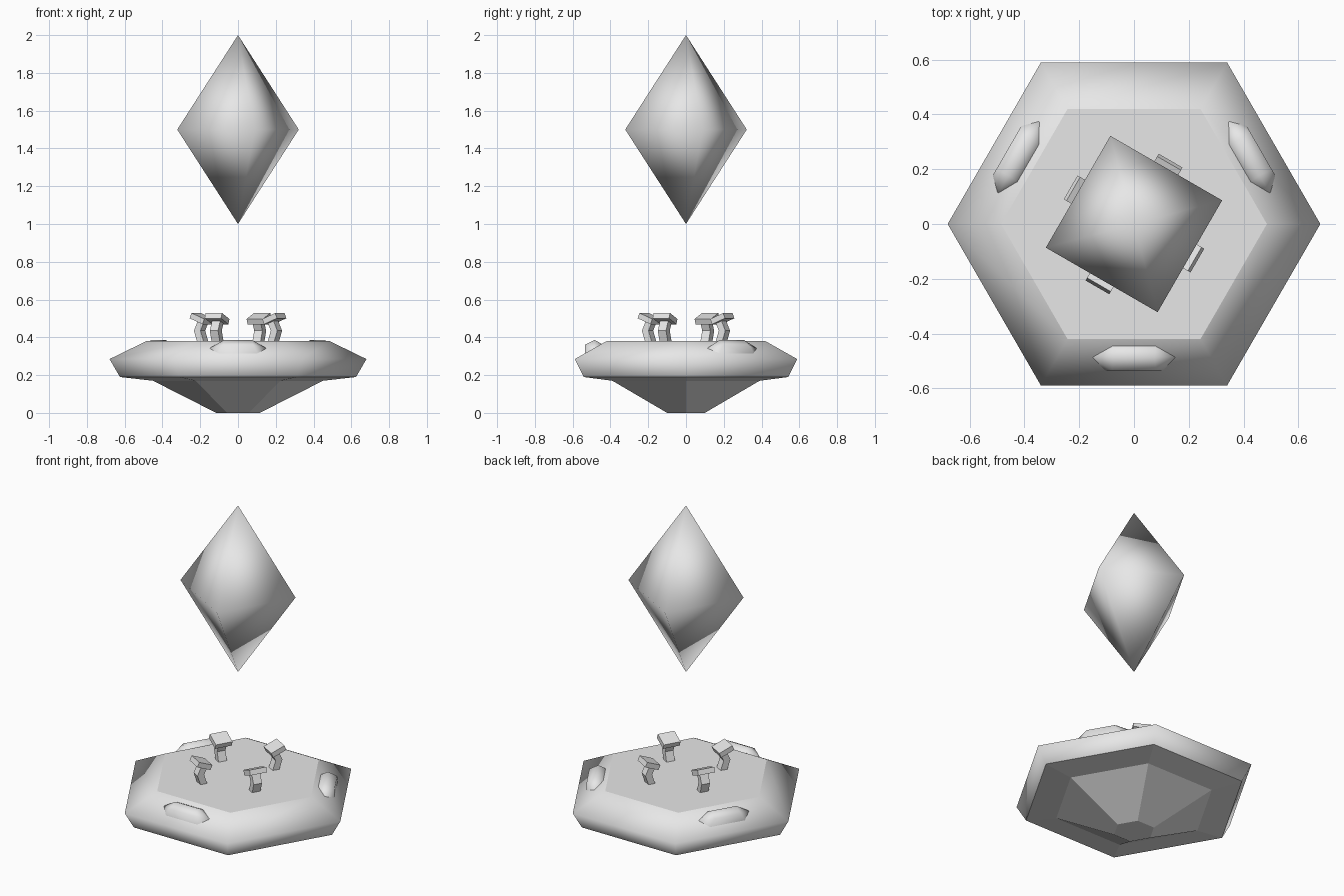
import bpy, bmesh, math
from mathutils import Vector, Matrix

cube = bpy.data.objects.get("Cube")
if cube:
    bpy.data.objects.remove(cube)

stone = bpy.data.materials.new("plain_grey")
stone.use_nodes = True
GREY = (0.8, 0.8, 0.8, 1)
stone.diffuse_color = GREY
stone.node_tree.nodes["Principled BSDF"].inputs["Base Color"].default_value = GREY


def finish(name, bm, smooth_angle=None):
    bmesh.ops.recalc_face_normals(bm, faces=bm.faces)
    mesh = bpy.data.meshes.new(name)
    bm.to_mesh(mesh)
    bm.free()
    mesh.materials.append(stone)
    obj = bpy.data.objects.new(name, mesh)
    bpy.context.collection.objects.link(obj)
    if smooth_angle:
        bpy.ops.object.select_all(action='DESELECT')
        obj.select_set(True)
        bpy.context.view_layer.objects.active = obj
        bpy.ops.object.shade_smooth_by_angle(angle=math.radians(smooth_angle))
    return obj


def loft(bm, rings, closed=True):
    """Skin a list of equal point rings and cap both ends."""
    loops = [[bm.verts.new(p) for p in ring] for ring in rings]
    n = len(loops[0])
    for a, b in zip(loops, loops[1:]):
        for i in range(n):
            j = (i + 1) % n
            bm.faces.new((a[i], a[j], b[j], b[i]))
    bm.faces.new(loops[0][::-1])
    bm.faces.new(loops[-1])


def hexagon(radius, z):
    return [(radius * math.cos(math.tau * i / 6), radius * math.sin(math.tau * i / 6), z)
            for i in range(6)]


# Six-sided platform: rounded rim, flat deck, faceted underside
bm = bmesh.new()
loft(bm, [hexagon(r, z) for r, z in
          ((0.115, 0), (0.45, 0.17), (0.625, 0.19), (0.68, 0.285), (0.485, 0.38))])
platform = finish("platform", bm)
mesh = platform.data
rim = [0.18 < p.center.z < 0.375 and abs(p.normal.z) < 0.95 for p in mesh.polygons]
for p, smooth in zip(mesh.polygons, rim):
    p.use_smooth = smooth
# Keep the borders between the rim and the flat faces crisp
for e in mesh.edges:
    zs = [mesh.vertices[v].co.z for v in e.vertices]
    e.use_edge_sharp = abs(zs[0] - zs[1]) < 0.001 and abs(zs[0] - 0.285) > 0.01

# Floating crystal
bm = bmesh.new()
for z in (1, 2):
    bm.verts.new((0, 0, z))
for k in range(4):
    a = math.radians(15 + 90 * k)
    bm.verts.new((0.333 * math.cos(a), 0.333 * math.sin(a), 1.5))
bmesh.ops.convex_hull(bm, input=bm.verts)
finish("crystal", bm, 179)

# Three faceted studs on the sloping rim
for k, name in enumerate(("front", "left", "right")):
    bm = bmesh.new()
    for s in (-1, 1):
        for x, y, z in ((0.075, 0, 0.386), (0.08, 0.05, 0.36), (0.08, -0.05, 0.36),
                        (0.112, 0.05, 0.3), (0.112, -0.05, 0.3), (0.155, 0, 0.34), (0.155, 0, 0.3)):
            bm.verts.new((s * x, y - 0.485, z))
    bmesh.ops.convex_hull(bm, input=bm.verts)
    bmesh.ops.rotate(bm, verts=bm.verts, matrix=Matrix.Rotation(math.tau * k / 3, 3, 'Z'))
    finish(name + "_stud", bm, 58)

# Four bent holders with tilted pads, set around the crystal
for k, name in enumerate(("back", "right", "front", "left")):
    turn = Matrix.Rotation(math.radians(60 + 90 * k), 3, 'Z')
    bm = bmesh.new()
    loft(bm, [[(r + dx, dy, z) for dx, dy in ((-0.02, -0.025), (0.02, -0.025), (0.02, 0.025), (-0.02, 0.025))]
              for r, z in ((0.215, 0.375), (0.235, 0.435), (0.208, 0.495))])
    bmesh.ops.rotate(bm, verts=bm.verts, matrix=turn)
    finish(name + "_holder_stem", bm)

    bm = bmesh.new()
    bmesh.ops.create_cube(bm, size=1)
    bmesh.ops.scale(bm, vec=(0.085, 0.1, 0.03), verts=bm.verts)
    bmesh.ops.rotate(bm, verts=bm.verts, matrix=Matrix.Rotation(math.radians(-22), 3, 'Y'))
    bmesh.ops.translate(bm, vec=(0.222, 0, 0.499), verts=bm.verts)
    bmesh.ops.rotate(bm, verts=bm.verts, matrix=turn)
    finish(name + "_holder_pad", bm)
